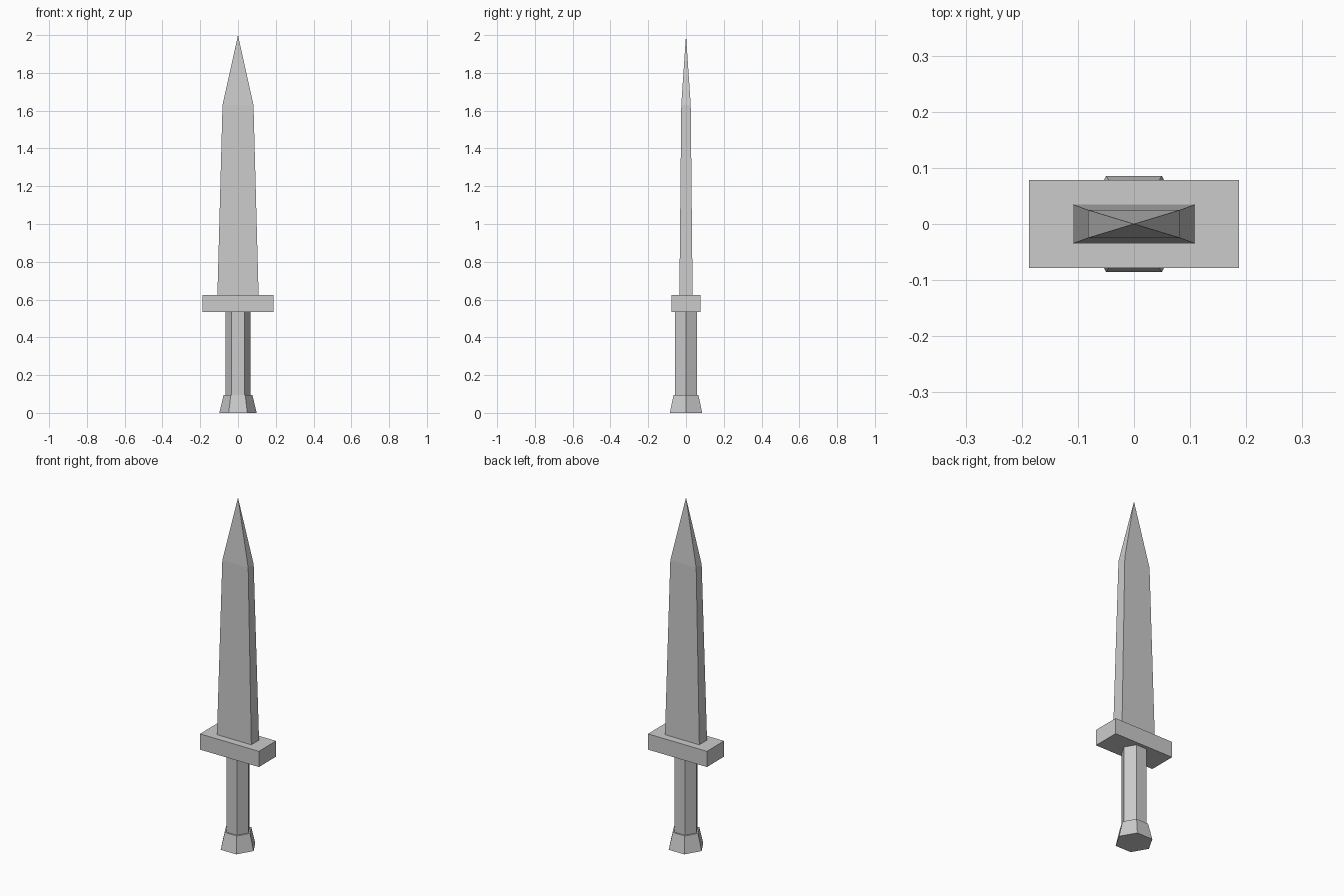
import bpy
import math

if "Cube" in bpy.data.objects:
    bpy.data.objects.remove(bpy.data.objects["Cube"])

metal = bpy.data.materials.new("light_grey")
metal.diffuse_color = (0.6, 0.6, 0.6, 1.0)
metal.use_nodes = True
metal.node_tree.nodes["Principled BSDF"].inputs["Base Color"].default_value = metal.diffuse_color


def rect(hx, hy, z):
    return [(-hx, -hy, z), (hx, -hy, z), (hx, hy, z), (-hx, hy, z)]


def hexagon(r, z):
    return [(r * math.cos(k * math.pi / 3), r * math.sin(k * math.pi / 3), z) for k in range(6)]


def loft(name, rings, tip=None):
    """Skin counter-clockwise rings from bottom to top, capped or ending in a point."""
    n = len(rings[0])
    verts = [v for ring in rings for v in ring]
    faces = [tuple(reversed(range(n)))]
    for r in range(len(rings) - 1):
        for i in range(n):
            j = (i + 1) % n
            faces.append((r * n + i, r * n + j, (r + 1) * n + j, (r + 1) * n + i))
    top = (len(rings) - 1) * n
    if tip:
        verts.append(tip)
        faces += [(top + i, top + (i + 1) % n, len(verts) - 1) for i in range(n)]
    else:
        faces.append(tuple(range(top, top + n)))
    mesh = bpy.data.meshes.new(name)
    mesh.from_pydata(verts, [], faces)
    mesh.materials.append(metal)
    obj = bpy.data.objects.new(name, mesh)
    bpy.context.collection.objects.link(obj)
    return obj


# Flared hexagonal end and straight hexagonal grip
loft("pommel", [hexagon(0.099, 0.0), hexagon(0.076, 0.095)])
loft("grip", [hexagon(0.067, 0.095), hexagon(0.067, 0.535)])

# Block crossguard
loft("crossguard", [rect(0.187, 0.078, 0.535), rect(0.187, 0.078, 0.625)])

# Tapered blade with a four-sided point
loft("blade", [rect(0.109, 0.035, 0.625), rect(0.082, 0.025, 1.63)], tip=(0, 0, 2.0))
